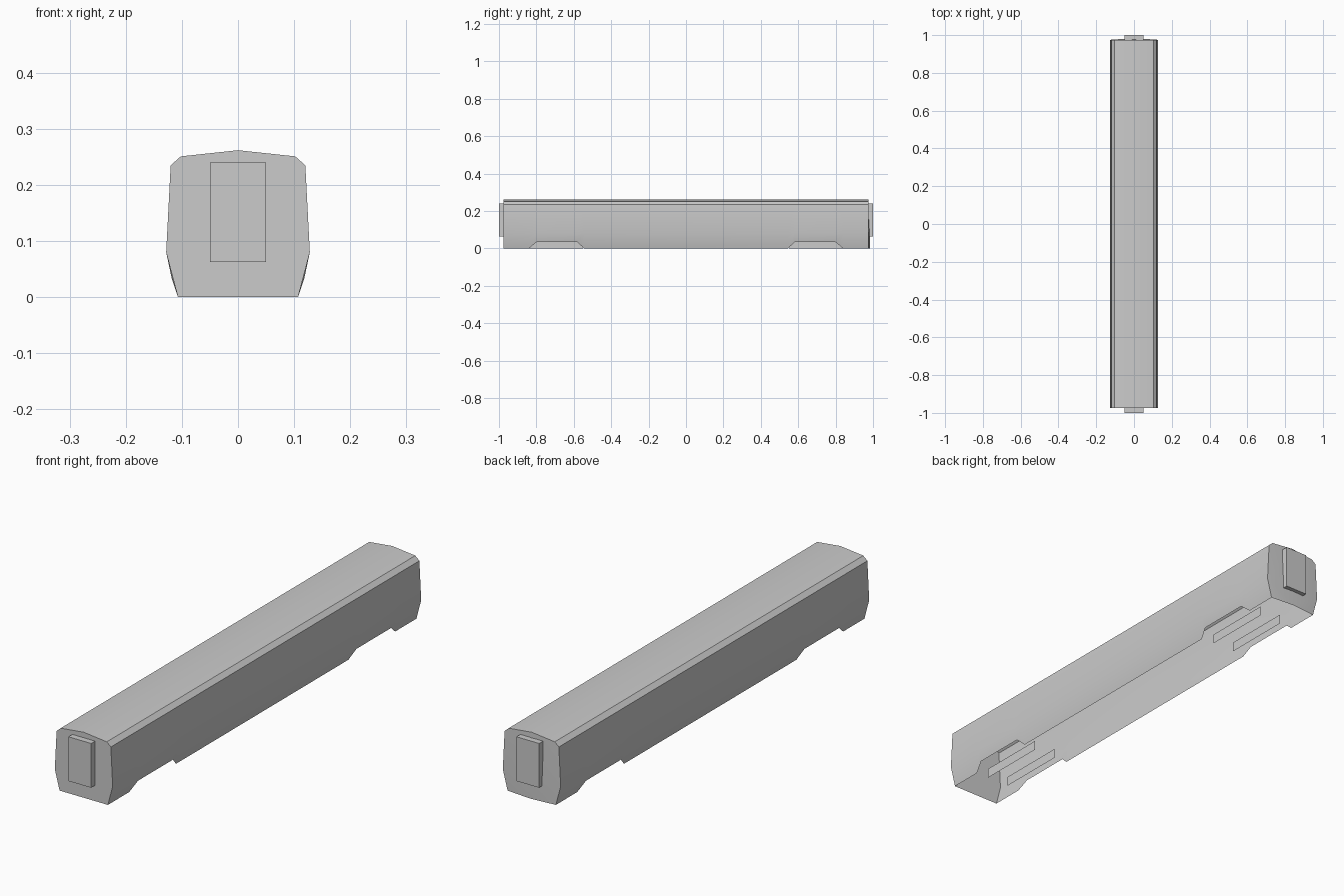
import bpy, bmesh, math

if "Cube" in bpy.data.objects:
    bpy.data.objects.remove(bpy.data.objects["Cube"])

END = 0.975
# upper cross-section, from the right waist over the roof to the left waist
HALF = [(0.128, 0.08), (0.12, 0.235), (0.102, 0.251)]
ARCH = HALF + [(0, 0.262)] + [(-x, z) for x, z in reversed(HALF)]
# lower edge along the length: (y, x, z), raised over the bogies
SKIRT = [(0.545, 0.107, 0), (0.58, 0.118, 0.033), (0.80, 0.118, 0.033),
         (0.84, 0.107, 0), (END, 0.107, 0)]
SKIRT = [(-y, x, z) for y, x, z in reversed(SKIRT)] + SKIRT


def finish(name, bm):
    bmesh.ops.remove_doubles(bm, verts=bm.verts, dist=1e-5)
    bmesh.ops.recalc_face_normals(bm, faces=bm.faces)
    mesh = bpy.data.meshes.new(name)
    bm.to_mesh(mesh)
    bm.free()
    obj = bpy.data.objects.new(name, mesh)
    bpy.context.collection.objects.link(obj)
    return obj


def face(bm, points):
    return bm.faces.new([bm.verts.new(p) for p in points])


def box(name, lo, hi):
    bm = bmesh.new()
    bmesh.ops.create_cube(bm, size=1)
    for v in bm.verts:
        v.co = [(a + b) / 2 + c * (b - a) for a, b, c in zip(lo, hi, v.co)]
    return finish(name, bm)


# carriage shell, open underneath
bm = bmesh.new()
for (ya, xa, za), (yb, xb, zb) in zip(SKIRT, SKIRT[1:]):
    for s in (1, -1):
        face(bm, [(s * xa, ya, za), (s * xb, yb, zb),
                  (s * 0.128, yb, 0.08), (s * 0.128, ya, 0.08)])
    for (x0, z0), (x1, z1) in zip(ARCH, ARCH[1:]):
        face(bm, [(x0, ya, z0), (x0, yb, z0), (x1, yb, z1), (x1, ya, z1)])

# flat front wall
face(bm, [(0.107, -END, 0)] + [(x, -END, z) for x, z in ARCH] + [(-0.107, -END, 0)])

# slightly bowed back wall with a ridge on the centre line
for s in (1, -1):
    ridge = [(0, END, 0.262), (0, 0.984, 0.1), (0, 0.984, 0)]
    low = [(s * 0.107, END, 0), (s * 0.128, END, 0.08)]
    high = [(s * x, END, z) for x, z in HALF]
    face(bm, [ridge[2], low[0], low[1], ridge[1]])
    face(bm, [ridge[1]] + high + [ridge[0]])
shell = finish("carriage_shell", bm)
bpy.context.view_layer.objects.active = shell
shell.select_set(True)
bpy.ops.object.shade_smooth_by_angle(angle=math.radians(25))

# end gangways
box("front_gangway", (-0.05, -1, 0.063), (0.05, -END, 0.24))
box("back_gangway", (-0.05, END, 0.063), (0.05, 1, 0.24))

# bogie side plates
for end_name, ys in (("front", (-0.84, -0.55)), ("back", (0.55, 0.84))):
    for side_name, x in (("left", -0.05), ("right", 0.05)):
        bm = bmesh.new()
        face(bm, [(x, ys[0], 0), (x, ys[1], 0), (x, ys[1], 0.04), (x, ys[0], 0.04)])
        finish(f"{end_name}_{side_name}_bogie_plate", bm)
